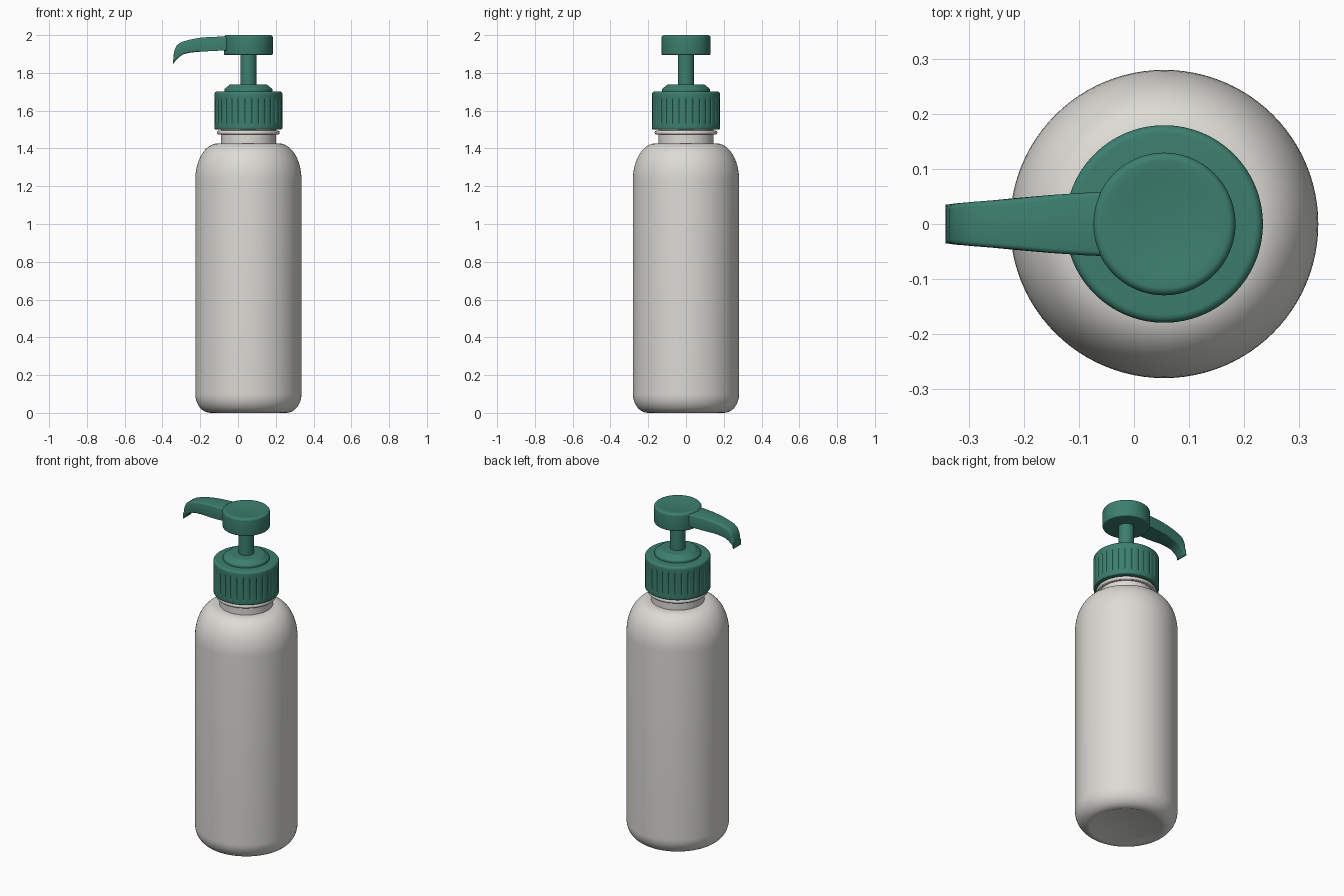
import bpy, bmesh, math
from mathutils import Vector

if "Cube" in bpy.data.objects:
    bpy.data.objects.remove(bpy.data.objects["Cube"])

AXIS_X = 0.055  # bottle axis, offset because the spout reaches to -x


def material(name, rgb):
    m = bpy.data.materials.new(name)
    m.use_nodes = True
    m.diffuse_color = (*rgb, 1)
    m.node_tree.nodes["Principled BSDF"].inputs["Base Color"].default_value = (*rgb, 1)
    return m


WHITE = material("warm white plastic", (0.72, 0.71, 0.67))
GREEN = material("dark green plastic", (0.045, 0.21, 0.155))


def finish(bm, name, mat, angle=40):
    bmesh.ops.recalc_face_normals(bm, faces=bm.faces)
    mesh = bpy.data.meshes.new(name)
    bm.to_mesh(mesh)
    bm.free()
    mesh.materials.append(mat)
    obj = bpy.data.objects.new(name, mesh)
    bpy.context.collection.objects.link(obj)
    obj.location.x = AXIS_X
    bpy.ops.object.select_all(action='DESELECT')
    obj.select_set(True)
    bpy.context.view_layer.objects.active = obj
    bpy.ops.object.shade_smooth_by_angle(angle=math.radians(angle))
    return obj


def arc(r, z, a, b, start, end, steps=12):
    """Points on an elliptical arc, angles in degrees."""
    angles = [math.radians(start + (end - start) * i / steps) for i in range(steps + 1)]
    return [(r + a * math.cos(t), z + b * math.sin(t)) for t in angles]


def lathe(name, profile, mat, segments=96, radius_rule=None):
    """Revolve (radius, height) points; radius 0 becomes a pole."""
    bm = bmesh.new()
    rings = []
    for r, z in profile:
        if r < 1e-5:
            rings.append([bm.verts.new((0, 0, z))] * segments)
            continue
        ring = []
        for i in range(segments):
            t = 2 * math.pi * i / segments
            rr = radius_rule(r, z, i) if radius_rule else r
            ring.append(bm.verts.new((rr * math.cos(t), rr * math.sin(t), z)))
        rings.append(ring)
    for low, high in zip(rings, rings[1:]):
        for i in range(segments):
            j = (i + 1) % segments
            corners = list(dict.fromkeys((low[i], low[j], high[j], high[i])))
            bm.faces.new(corners)
    return finish(bm, name, mat)


# Bottle: flat base, rounded foot, straight wall, domed shoulder, neck with bead
lathe("bottle",
      [(0, 0.004), (0.19, 0.004), (0.2, 0)]
      + arc(0.2, 0.1, 0.081, 0.1, -80, 0)
      + arc(0.16, 1.235, 0.121, 0.192, 0, 90, 16)
      + [(0.146, 1.427), (0.146, 1.474), (0.16, 1.474)]
      + arc(0.158, 1.484, 0.008, 0.01, -80, 80, 6)
      + [(0.146, 1.496), (0.146, 1.6), (0, 1.6)], WHITE)


# Screw cap with narrow vertical grip grooves
def grooves(r, z, i):
    return r - 0.005 if 1.53 < z < 1.665 and i % 6 == 0 else r


lathe("screw_cap",
      [(0, 1.52), (0.15, 1.52), (0.15, 1.5)]
      + arc(0.172, 1.508, 0.008, 0.008, -90, 0, 4)
      + [(0.18, 1.525), (0.18, 1.535), (0.18, 1.66), (0.18, 1.67)]
      + arc(0.165, 1.687, 0.015, 0.015, 0, 90, 6)
      + [(0, 1.702)], GREEN, 180, grooves)

# Collar on top of the cap
lathe("pump_collar",
      [(0, 1.695), (0.127, 1.695)]
      + arc(0.121, 1.712, 0.006, 0.006, 0, 60, 4)
      + arc(0.094, 1.73, 0.008, 0.009, 50, 90, 4)
      + [(0, 1.739)], GREEN)

# Stem
lathe("pump_stem", [(0, 1.72), (0.043, 1.72), (0.043, 1.91), (0, 1.91)], GREEN, 48)

# Push head, with a shallow dish on top
lathe("pump_head",
      [(0, 1.895), (0.122, 1.895)]
      + arc(0.122, 1.903, 0.008, 0.008, -80, 0, 4)
      + arc(0.116, 1.986, 0.014, 0.014, 0, 90, 6)
      + [(0.1, 1.999), (0.075, 1.996), (0.04, 1.993), (0, 1.992)], GREEN)

# Spout: tapering sections (top x, top z, bottom x, bottom z, half width)
sections = [
    (-0.02, 1.992, -0.02, 1.92, 0.06),
    (-0.09, 1.992, -0.09, 1.918, 0.057),
    (-0.15, 1.99, -0.15, 1.915, 0.053),
    (-0.21, 1.985, -0.22, 1.911, 0.047),
    (-0.26, 1.975, -0.26, 1.906, 0.043),
    (-0.3, 1.963, -0.29, 1.898, 0.04),
    (-0.322, 1.948, -0.31, 1.885, 0.038),
    (-0.336, 1.922, -0.324, 1.872, 0.037),
    (-0.342, 1.89, -0.333, 1.861, 0.036),
    (-0.344, 1.85, -0.34, 1.85, 0.036),
]
bm = bmesh.new()
loops = []
for tx, tz, bx, bz, w in sections:
    points = [(tx, -w, tz), (tx, w, tz), (bx, w, bz), (bx, -w, bz)]
    loops.append([bm.verts.new(Vector(p) - Vector((AXIS_X, 0, 0))) for p in points])
for a, b in zip(loops, loops[1:]):
    for i in range(4):
        j = (i + 1) % 4
        bm.faces.new((a[i], a[j], b[j], b[i]))
bm.faces.new(loops[0])
bm.faces.new(loops[-1])
# Round the long upper and lower edges
long_edges = [bm.edges.get((a[i], b[i])) for a, b in zip(loops[:-1], loops[1:-1]) for i in range(4)]
bmesh.ops.bevel(bm, geom=long_edges, offset=0.01, segments=3, profile=0.5,
                affect='EDGES', clamp_overlap=True)
finish(bm, "pump_spout", GREEN, 50)
